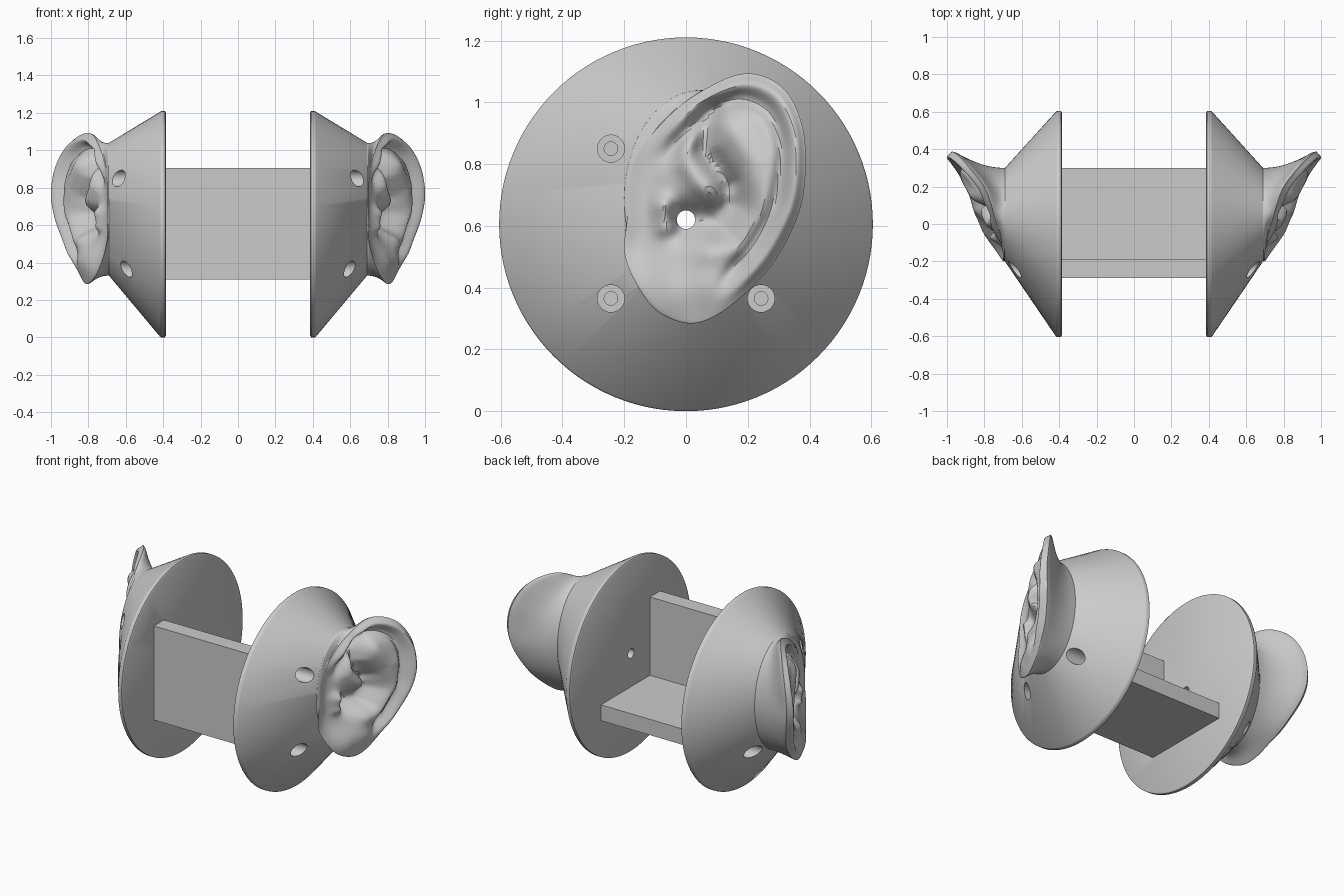
import bpy, bmesh, math
from mathutils import Vector

if "Cube" in bpy.data.objects:
    bpy.data.objects.remove(bpy.data.objects["Cube"])

grey = bpy.data.materials.new("light_grey")
grey.use_nodes = True
colour = (0.6, 0.6, 0.6, 1)
grey.diffuse_color = colour
grey.node_tree.nodes["Principled BSDF"].inputs["Base Color"].default_value = colour

MID = 0.605                      # height of the shared axis
BASE_X = 0.69                    # where each ear meets its cone
CENTRE = Vector((0.05, 0.66))    # centre of the ear in (y, z)


def finish(name, bm):
    bmesh.ops.recalc_face_normals(bm, faces=bm.faces)
    mesh = bpy.data.meshes.new(name)
    bm.to_mesh(mesh)
    bm.free()
    obj = bpy.data.objects.new(name, mesh)
    bpy.context.collection.objects.link(obj)
    mesh.materials.append(grey)
    return obj


def skin(name, rings):
    """Closed skin over a list of equally sized rings."""
    bm = bmesh.new()
    loops = [[bm.verts.new(p) for p in ring] for ring in rings]
    n = len(loops[0])
    for a, b in zip(loops, loops[1:]):
        for i in range(n):
            j = (i + 1) % n
            bm.faces.new((a[i], a[j], b[j], b[i]))
    bm.faces.new(loops[0])
    bm.faces.new(loops[-1])
    return finish(name, bm)


def base_oval(angle):
    return Vector((0.05 + 0.25 * math.cos(angle), 0.685 + 0.355 * math.sin(angle)))


def spline(points, steps):
    """Closed smooth curve through the points."""
    pts = [Vector(p) for p in points]
    n = len(pts)
    out = []
    for i in range(n):
        a, b, c, d = (pts[(i + k) % n] for k in (-1, 0, 1, 2))
        for s in range(steps):
            t = s / steps
            out.append(0.5 * (2 * b + (c - a) * t + (2 * a - 5 * b + 4 * c - d) * t * t
                              + (3 * b - a - 3 * c + d) * t ** 3))
    return out


def smooth(a, b, v):
    t = min(max((v - a) / (b - a), 0), 1)
    return t * t * (3 - 2 * t)


def path_distance(p, path):
    best = 9
    for a, b in zip(path, path[1:] or path):
        a, b = Vector(a), Vector(b)
        d = b - a
        t = min(max((p - a).dot(d) / max(d.dot(d), 1e-9), 0), 1)
        best = min(best, (p - a - d * t).length)
    return best


def bell(v, width):
    return math.exp(-(v / width) ** 2)


# ---- ear outline (y, z, x) and sculpted features (height, width, path)
outline = spline([
    (-.19, .62, .70), (-.17, .8, .70), (-.08, .93, .71), (.04, 1.03, .74),
    (.19, 1.093, .79), (.31, 1.05, .88), (.375, .93, .945), (.387, .78, .97),
    (.365, .64, .95), (.29, .49, .9), (.19, .38, .86), (.09, .305, .83),
    (0, .285, .8), (-.1, .33, .76), (-.17, .43, .72), (-.2, .52, .70)], 7)

features = [
    (.035, .05, [(.14, .92), (.22, .8), (.24, .65), (.18, .53), (.08, .52)]),   # inner ridge
    (-.09, .06, [(0, .62), (.1, .62), (.14, .67)]),                             # bowl
    (-.07, .035, [(.08, .97), (.06, .85), (.14, .74)]),                         # upper cleft
    (.025, .035, [(0, .9), (0, .8), (.04, .74), (.1, .7)]),                     # root of the rim
    (.05, .035, [(-.07, .66), (-.06, .6)]),                                     # flap before the canal
    (.05, .1, [(-.03, .4), (.04, .42)]),                                        # lobe
]


def ear_front(rim, t):
    edge = Vector((rim.x, rim.y))
    p = CENTRE.lerp(edge, t)
    d = (1 - t) * (edge - CENTRE).length
    blend = smooth(0.5, 1, t)
    x = (0.77 + 0.5 * p.x) * (1 - blend) + rim.z * blend
    fade = math.sqrt(max(0, 1 - t ** 8))
    x += fade * sum(h * bell(path_distance(p, path), w) for h, w, path in features)
    # curled rim runs from the upper front round to the lobe
    angle = math.degrees(math.atan2(edge.y - CENTRE.y, edge.x - CENTRE.x))
    curl = smooth(-85, -50, angle) * (1 - smooth(100, 140, angle))
    x += curl * (0.033 * bell(d - 0.035, 0.026) - 0.035 * bell(d - 0.09, 0.025))
    return Vector((max(x, BASE_X + 0.005), p.x, p.y))


def ear_back(rim, u):
    angle = math.atan2((rim.y - CENTRE.y) / 0.355, (rim.x - CENTRE.x) / 0.25)
    p = Vector((rim.x, rim.y)).lerp(base_oval(angle), 1 - (1 - u) ** 2.2)
    x = rim.z + (BASE_X - rim.z) * u ** 0.8
    return Vector((x, p.x, p.y))


FRONT, BACK = 40, 14
ear_rings = [[ear_front(r, math.sin(k / FRONT * math.pi / 2)) for r in outline]
             for k in range(1, FRONT + 1)]
ear_rings += [[ear_back(r, (k / BACK) ** 1.4) for r in outline] for k in range(1, BACK + 1)]
ears = skin("ears", ear_rings)

# ---- mounting cones: round rim lofted to the oval foot of the ear
SIDES = 112
turn = [math.tau * i / SIDES for i in range(SIDES)]
cone_rings = [[(x, r * math.cos(a), MID + r * math.sin(a)) for a in turn]
              for x, r in ((.385, .595), (.391, .605), (.41, .605), (.418, .6))]
cone_rings.append([(BASE_X, *base_oval(a)) for a in turn])
cones = skin("mounting_cones", cone_rings)


# ---- cutters for the ear canal and the screw holes
def cutter(name, radius, x0, x1, y, z):
    ring = [math.tau * i / 32 for i in range(32)]
    obj = skin(name, [[(x, y + radius * math.cos(a), z + radius * math.sin(a)) for a in ring]
                      for x in (x0, x1)])
    obj.hide_render = True
    return obj


canal = cutter("canal_cutter", 0.03, 0.3, 1.1, 0, 0.62)
screw_cutters = []
for y, z in ((-.243, .85), (-.243, .365), (.243, .365)):
    screw_cutters.append(cutter("pilot_cutter", 0.022, 0.37, 0.5, y, z))
    screw_cutters.append(cutter("head_cutter", 0.044, 0.45, 0.9, y, z))


def cut_and_mirror(obj, cutters):
    bpy.ops.object.select_all(action="DESELECT")
    bpy.context.view_layer.objects.active = obj
    obj.select_set(True)
    for c in cutters:
        mod = obj.modifiers.new("hole", "BOOLEAN")
        mod.operation, mod.solver, mod.object = "DIFFERENCE", "EXACT", c
        bpy.ops.object.modifier_apply(modifier=mod.name)
    mod = obj.modifiers.new("mirror", "MIRROR")
    mod.use_clip = False
    bpy.ops.object.modifier_apply(modifier=mod.name)
    bpy.ops.object.shade_smooth_by_angle(angle=math.radians(35))


cut_and_mirror(ears, [canal])
cut_and_mirror(cones, [canal] + screw_cutters)
for c in [canal] + screw_cutters:
    bpy.data.objects.remove(c)

# ---- L-shaped bridge: upright wall at the front, floor running back
profile = [(-.29, .31), (.3, .31), (.3, .41), (-.19, .41), (-.19, .905), (-.29, .905)]
skin("bridge", [[(x, y, z) for y, z in profile] for x in (-.386, .386)])
